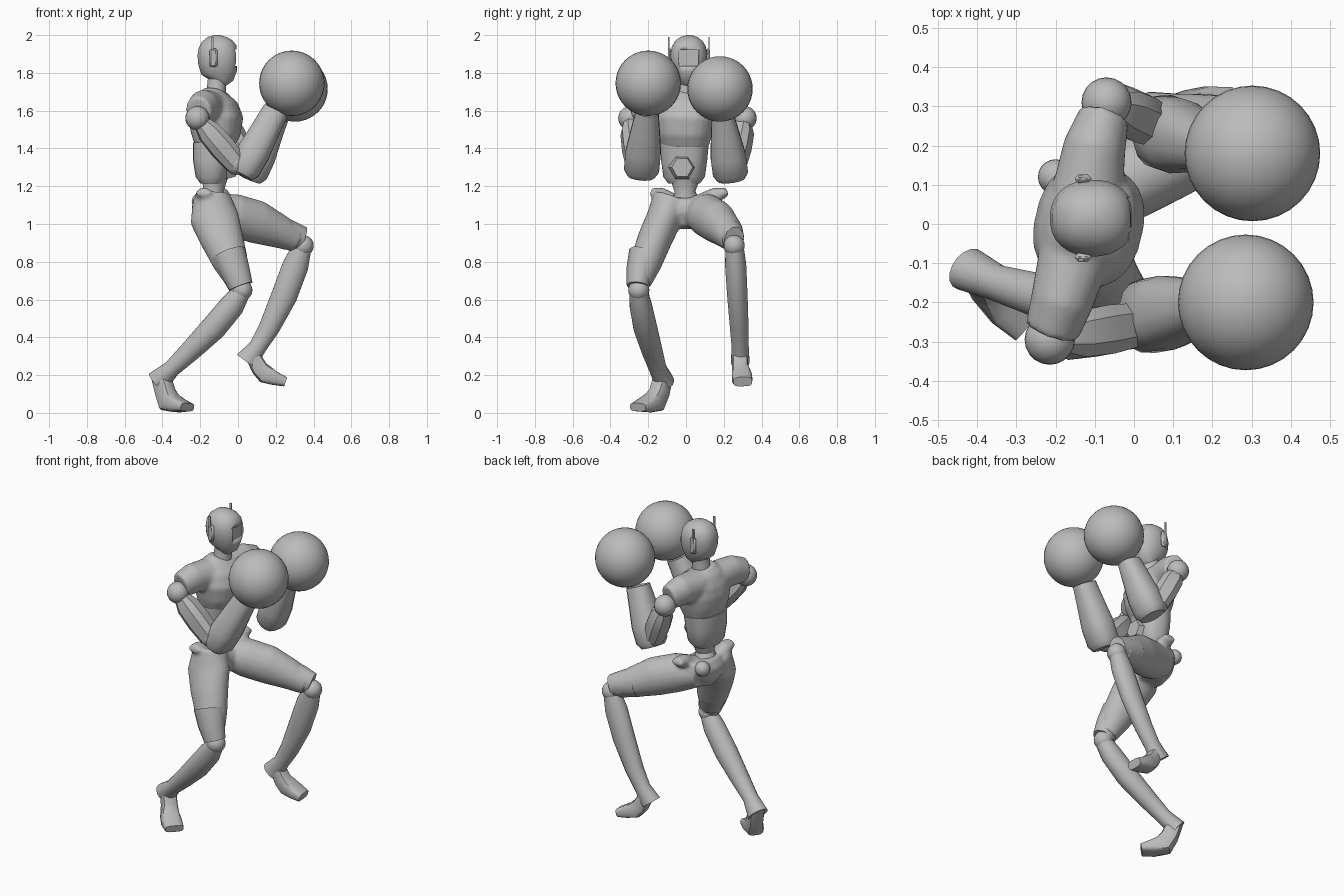
import bpy, bmesh, math
from mathutils import Vector, Matrix

if "Cube" in bpy.data.objects:
    bpy.data.objects.remove(bpy.data.objects["Cube"])

grey = bpy.data.materials.new("plain grey")
grey.use_nodes = True
grey.diffuse_color = (0.5, 0.5, 0.5, 1)
grey.node_tree.nodes["Principled BSDF"].inputs["Base Color"].default_value = (0.5, 0.5, 0.5, 1)

X, Z = Vector((1, 0, 0)), Vector((0, 0, 1))
TURN = Vector((0.97, -0.23, 0))   # direction the chest faces


def loft(bm, stations, ref=X, n=20, power=2.0):
    """Closed tube through (x, y, z, half-depth along ref, half-width)."""
    pts = [Vector(s[:3]) for s in stations]
    rings = []
    for i, s in enumerate(stations):
        t = (pts[min(i + 1, len(pts) - 1)] - pts[max(i - 1, 0)]).normalized()
        a = (ref - t * ref.dot(t)).normalized()
        b = t.cross(a)
        ring = []
        for k in range(n):
            ang = 2 * math.pi * (k + 0.5) / n
            c, d = math.cos(ang), math.sin(ang)
            c = math.copysign(abs(c) ** (2 / power), c)
            d = math.copysign(abs(d) ** (2 / power), d)
            ring.append(bm.verts.new(pts[i] + a * c * s[3] + b * d * s[4]))
        rings.append(ring)
    for r, q in zip(rings, rings[1:]):
        for k in range(n):
            bm.faces.new((r[k], r[(k + 1) % n], q[(k + 1) % n], q[k]))
    bm.faces.new(rings[0][::-1])
    bm.faces.new(rings[-1])


def finish(name, bm, angle=40):
    bmesh.ops.recalc_face_normals(bm, faces=bm.faces)
    me = bpy.data.meshes.new(name)
    bm.to_mesh(me)
    bm.free()
    ob = bpy.data.objects.new(name, me)
    bpy.context.collection.objects.link(ob)
    me.materials.append(grey)
    bpy.ops.object.select_all(action='DESELECT')
    ob.select_set(True)
    bpy.context.view_layer.objects.active = ob
    bpy.ops.object.shade_smooth_by_angle(angle=math.radians(angle))
    return ob


def tube(name, stations, ref=X, n=20, power=2.0, angle=40):
    bm = bmesh.new()
    loft(bm, stations, ref, n, power)
    return finish(name, bm, angle)


def ball(name, centre, r, u=20, v=14):
    bm = bmesh.new()
    bmesh.ops.create_uvsphere(bm, u_segments=u, v_segments=v, radius=r,
                              matrix=Matrix.Translation(centre))
    return finish(name, bm)


def box(name, centre, size, bevel=0.0):
    bm = bmesh.new()
    bmesh.ops.create_cube(bm, size=1, matrix=Matrix.Translation(centre) @ Matrix.Diagonal((*size, 1)))
    if bevel:
        bmesh.ops.bevel(bm, geom=bm.edges[:], offset=bevel, segments=1, affect='EDGES')
    return finish(name, bm)


def fuse(ob, smooth=6):
    """Merge overlapping lofts into one soft skin."""
    m = ob.modifiers.new("fuse", 'REMESH')
    m.mode, m.voxel_size, m.use_smooth_shade = 'VOXEL', 0.011, True
    s = ob.modifiers.new("soften", 'SMOOTH')
    s.factor, s.iterations = 0.5, smooth


# Head with flat face and sunken visor
bm = bmesh.new()
loft(bm, [(-.105, .015, 1.745, .04, .045), (-.095, .015, 1.765, .07, .06),
          (-.1, .015, 1.8, .095, .08), (-.103, .015, 1.85, .108, .094),
          (-.106, .015, 1.9, .109, .098), (-.108, .015, 1.94, .1, .09),
          (-.11, .015, 1.97, .08, .072), (-.11, .015, 1.99, .05, .045),
          (-.11, .015, 2.0, .015, .013)], n=28, power=2.2)
for v in bm.verts:
    v.co.x = min(v.co.x, -0.006)
head = finish("head", bm)
cutter = box("visor_cutter", (0.0, .015, 1.88), (.045, .105, .085))
cut = head.modifiers.new("visor", 'BOOLEAN')
cut.operation, cut.object = 'DIFFERENCE', cutter
bpy.ops.object.select_all(action='DESELECT')
head.select_set(True)
bpy.context.view_layer.objects.active = head
bpy.ops.object.modifier_apply(modifier="visor")
bpy.data.objects.remove(cutter)
for side, s in (("left", 1), ("right", -1)):
    y = .015 + s * .1
    box(side + "_ear_pad", (-.13, y, 1.88), (.042, .022, .1), .009)
    box(side + "_antenna", (-.135, y + s * .006, 1.955), (.012, .006, .07))

tube("neck", [(-.12, 0, 1.64, .065, .07), (-.115, .01, 1.7, .052, .055),
              (-.11, .012, 1.77, .05, .055)])

# Chest shell with short sleeves
bm = bmesh.new()
loft(bm, [(-.13, -.005, 1.41, .1, .125), (-.12, -.005, 1.48, .13, .145),
          (-.115, -.003, 1.56, .14, .16), (-.125, 0, 1.63, .12, .15),
          (-.13, 0, 1.68, .085, .11), (-.125, .005, 1.71, .05, .07)], TURN, power=2.4)
loft(bm, [(-.21, -.275, 1.6, .075, .07), (-.185, -.2, 1.62, .09, .08),
          (-.13, 0, 1.62, .085, .1), (-.1, .2, 1.62, .09, .08),
          (-.075, .28, 1.6, .075, .065)], Z)
fuse(finish("chest_shell", bm))

# Abdomen, belt plate and waist
tube("abdomen", [(-.135, -.01, 1.215, .06, .085), (-.135, -.01, 1.25, .085, .11),
                 (-.135, -.01, 1.34, .1, .122), (-.13, -.008, 1.425, .105, .128)], TURN, 24, 2.5)
bm = bmesh.new()
bmesh.ops.create_cone(bm, cap_ends=True, segments=6, radius1=.072, radius2=.055, depth=.05,
                      matrix=Matrix.Translation((-.035, -.02, 1.3)) @ Matrix.Rotation(math.pi / 2, 4, 'Y'))
finish("belly_plate", bm, 20)
tube("waist", [(-.14, 0, 1.1, .08, .085), (-.13, -.005, 1.17, .052, .055),
               (-.125, -.005, 1.24, .07, .08)])

# Pelvis and both thighs as one skin
bm = bmesh.new()
loft(bm, [(-.12, .01, .98, .07, .07), (-.13, .01, 1.05, .11, .13),
          (-.135, .01, 1.1, .11, .16), (-.13, .01, 1.145, .085, .15)])
loft(bm, [(-.14, -.075, 1.14, .1, .1), (-.125, -.115, 1.03, .13, .095),
          (-.085, -.165, .92, .115, .092), (-.04, -.21, .8, .095, .085),
          (0, -.245, .69, .062, .062)])
loft(bm, [(-.14, .07, 1.07, .09, .1), (-.02, .11, 1.045, .115, .105),
          (.1, .165, 1.01, .115, .1), (.22, .215, .96, .09, .085),
          (.315, .245, .915, .066, .062)], Z)
for y, x in ((-.17, -.18), (.2, -.09)):       # hip crests
    loft(bm, [(x, y * .5, 1.12, .05, .05), (x, y * .8, 1.155, .04, .045), (x, y * 1.1, 1.17, .022, .04)], Z)
fuse(finish("hips_and_thighs", bm))
ball("hip_joint", (-.2, .12, 1.12), .045)

# Raised cuffs over the knees
tube("right_knee_cuff", [(-.05, -.215, .84, .095, .09), (-.015, -.245, .75, .082, .072),
                         (.015, -.255, .67, .068, .06)], n=10)
tube("left_knee_cuff", [(.2, .21, .965, .09, .088), (.27, .235, .945, .078, .074),
                        (.34, .255, .92, .068, .055)], Z, 10)
ball("right_knee", (.02, -.25, .65), .056)
ball("left_knee", (.345, .255, .885), .056)

# Shins
tube("right_shin", [(.015, -.25, .635, .05, .05), (-.03, -.24, .57, .066, .06),
                    (-.13, -.215, .45, .068, .064), (-.25, -.18, .33, .056, .056),
                    (-.35, -.15, .235, .045, .047), (-.425, -.115, .165, .064, .054)], n=16)
tube("left_shin", [(.335, .258, .865, .054, .05), (.305, .263, .78, .07, .057),
                   (.245, .272, .62, .07, .055), (.165, .282, .45, .056, .05),
                   (.105, .287, .35, .047, .046), (.045, .287, .27, .065, .05)], n=16)

# Feet, from ankle to toe
tube("right_foot", [(-.41, -.12, .2, .045, .045), (-.385, -.14, .11, .05, .045),
                    (-.365, -.165, .06, .058, .052), (-.32, -.21, .042, .04, .06),
                    (-.268, -.255, .03, .022, .055)], Vector((.5, -.4, .8)), 12, 3.5)
tube("left_foot", [(.085, .285, .29, .04, .042), (.115, .287, .235, .045, .044),
                   (.145, .292, .205, .05, .05), (.19, .297, .185, .038, .055),
                   (.25, .3, .165, .026, .05)], Vector((.5, 0, .8)), 12, 3.5)

# Arms: shoulder ball, boxy upper arm, elbow, forearm, glove
arms = {
    "right": ((-.215, -.295, 1.56), (-.01, -.26, 1.32), (.035, -.235, 1.29), (.2, -.205, 1.6), (.285, -.2, 1.745)),
    "left": ((-.07, .31, 1.56), (.04, .26, 1.32), (.075, .235, 1.27), (.2, .195, 1.57), (.302, .18, 1.715)),
}
for side, points in arms.items():
    shoulder, elbow, fore, wrist, fist = map(Vector, points)
    ball(side + "_shoulder", shoulder, .064)
    stations = []
    for f, w in ((.12, .045), (.3, .066), (.65, .07), (1, .062)):
        stations.append((*shoulder.lerp(elbow, f), w, w * .95))
    tube(side + "_upper_arm", stations, Z, 8, 2.6, 30)
    ball(side + "_elbow", elbow, .06)
    stations = []
    for f, d, w in ((-.1, .062, .075), (0, .084, .095), (.3, .088, .095), (.65, .078, .078), (1, .07, .06)):
        stations.append((*fore.lerp(wrist, f), d, w))
    tube(side + "_forearm", stations, X, 16, 2.4)
    ball(side + "_glove", fist, .173, 32, 20)
